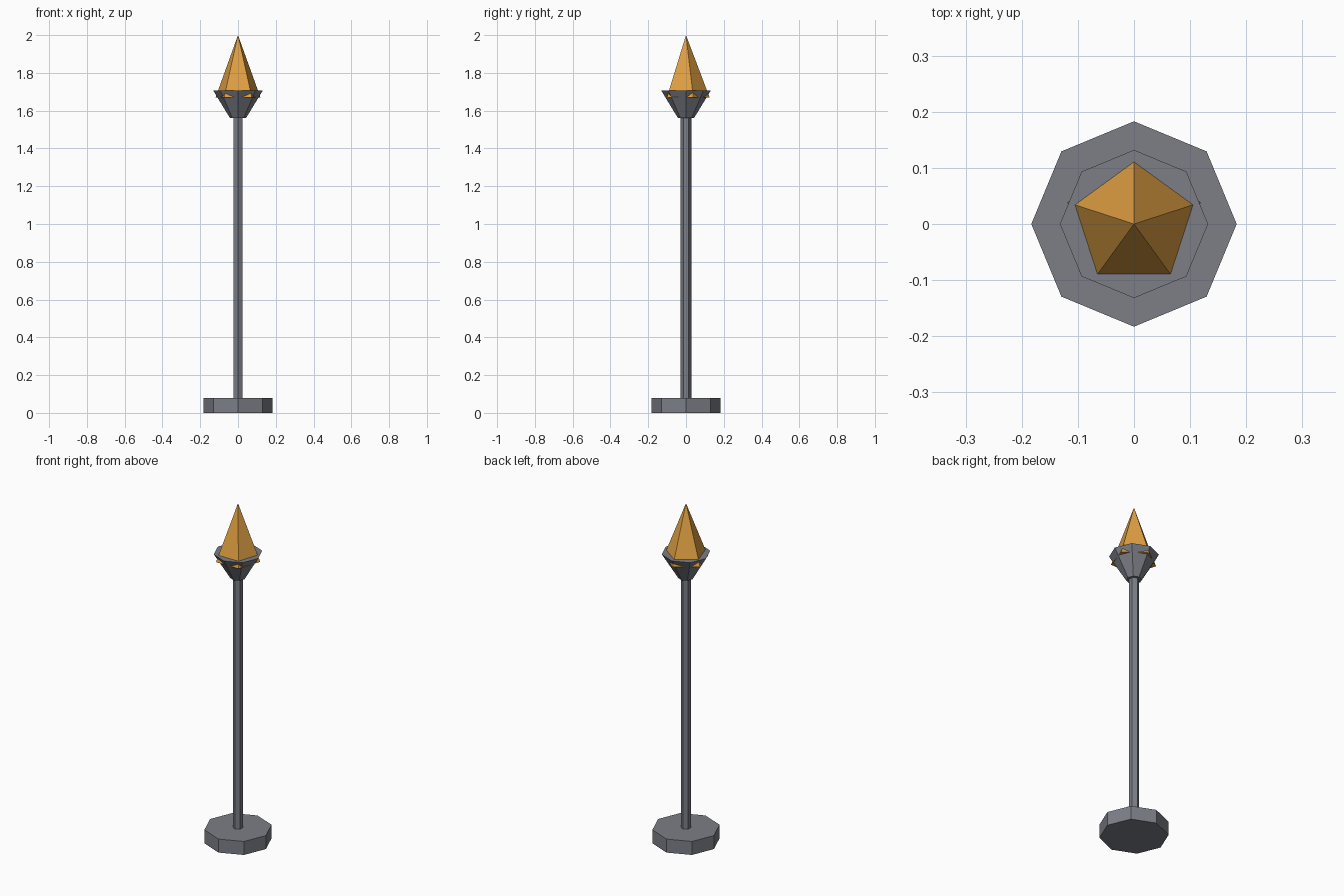
import bpy

if "Cube" in bpy.data.objects:
    bpy.data.objects.remove(bpy.data.objects["Cube"])


def material(name, color):
    m = bpy.data.materials.new(name)
    m.diffuse_color = (*color, 1.0)
    m.use_nodes = True
    m.node_tree.nodes["Principled BSDF"].inputs["Base Color"].default_value = m.diffuse_color
    return m


stone = material("dark_stone_grey", (0.20, 0.21, 0.24))
amber = material("flame_amber", (0.74, 0.35, 0.055))


def tapered(name, sides, r_bottom, r_top, z_bottom, z_top, mat):
    """Flat-shaded capped prism or cone standing on the z axis."""
    bpy.ops.mesh.primitive_cone_add(
        vertices=sides, radius1=r_bottom, radius2=r_top,
        depth=z_top - z_bottom, location=(0, 0, (z_bottom + z_top) / 2))
    ob = bpy.context.object
    ob.name = name
    ob.data.materials.append(mat)
    return ob


# Octagonal foot
tapered("base", 8, 0.183, 0.183, 0.0, 0.08, stone)
# Slender hexagonal pole
tapered("pole", 6, 0.028, 0.028, 0.08, 1.565, stone)
# Flared octagonal bowl
tapered("bowl", 8, 0.042, 0.132, 1.56, 1.708, stone)
# Five-sided flame whose lower corners poke through the bowl
tapered("flame", 5, 0.125, 0.0, 1.67, 2.0, amber)
